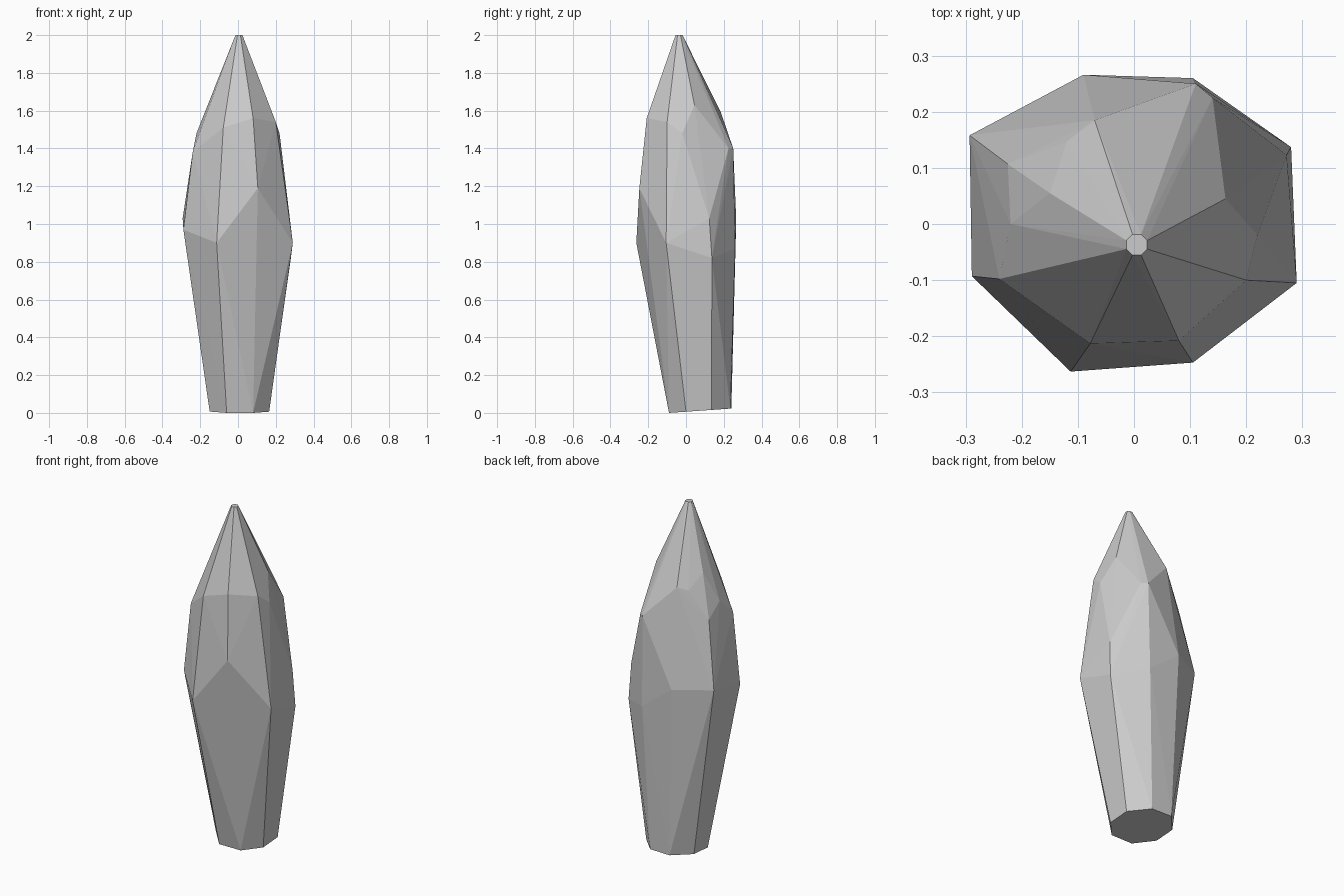
import bpy, bmesh
from math import cos, sin, pi, radians

if "Cube" in bpy.data.objects:
    bpy.data.objects.remove(bpy.data.objects["Cube"])

# base octagon, slightly tilted upward toward the back
base = [(-.06, -.09), (.08, -.09), (.165, .0), (.165, .135),
        (.07, .235), (-.06, .24), (-.15, .14), (-.15, .01)]
points = [(x, y, .07 * (y + .09)) for x, y in base]

# widest girdle, each corner at its own height
points += [(-.113, -.263, .9), (.105, -.247, 1.19), (.29, -.105, .9), (.28, .137, .82),
           (.105, .26, .87), (-.09, .266, 1.02), (-.293, .158, 1.03), (-.289, -.093, .97)]

# shoulder where the point begins, with chipped corner facets
points += [(-.078, -.213, 1.51), (.08, -.208, 1.56), (.2, -.1, 1.54), (-.24, -.098, 1.38),
           (.11, .25, 1.4), (-.07, .185, 1.59),
           (.163, .045, 1.63), (.22, -.02, 1.48), (.272, .123, 1.03), (.14, .225, 1.4),
           (-.15, .055, 1.65), (-.22, .0, 1.48), (-.225, .107, 1.41), (-.12, .147, 1.57)]

# tiny flat tip
points += [(.005 + .02 * cos(pi / 8 + i * pi / 4), -.037 + .02 * sin(pi / 8 + i * pi / 4), 2)
           for i in range(8)]

# crystal body: the convex solid around these corners
bm = bmesh.new()
for p in points:
    bm.verts.new(p)
hull = bmesh.ops.convex_hull(bm, input=bm.verts[:])
loose = [v for v in bm.verts if not v.link_faces]
bmesh.ops.delete(bm, geom=loose, context='VERTS')
bmesh.ops.dissolve_limit(bm, angle_limit=radians(1.5), verts=bm.verts[:], edges=bm.edges[:])
bmesh.ops.recalc_face_normals(bm, faces=bm.faces[:])
mesh = bpy.data.meshes.new("crystal_shard")
bm.to_mesh(mesh)
bm.free()
bpy.context.collection.objects.link(bpy.data.objects.new("crystal_shard", mesh))
